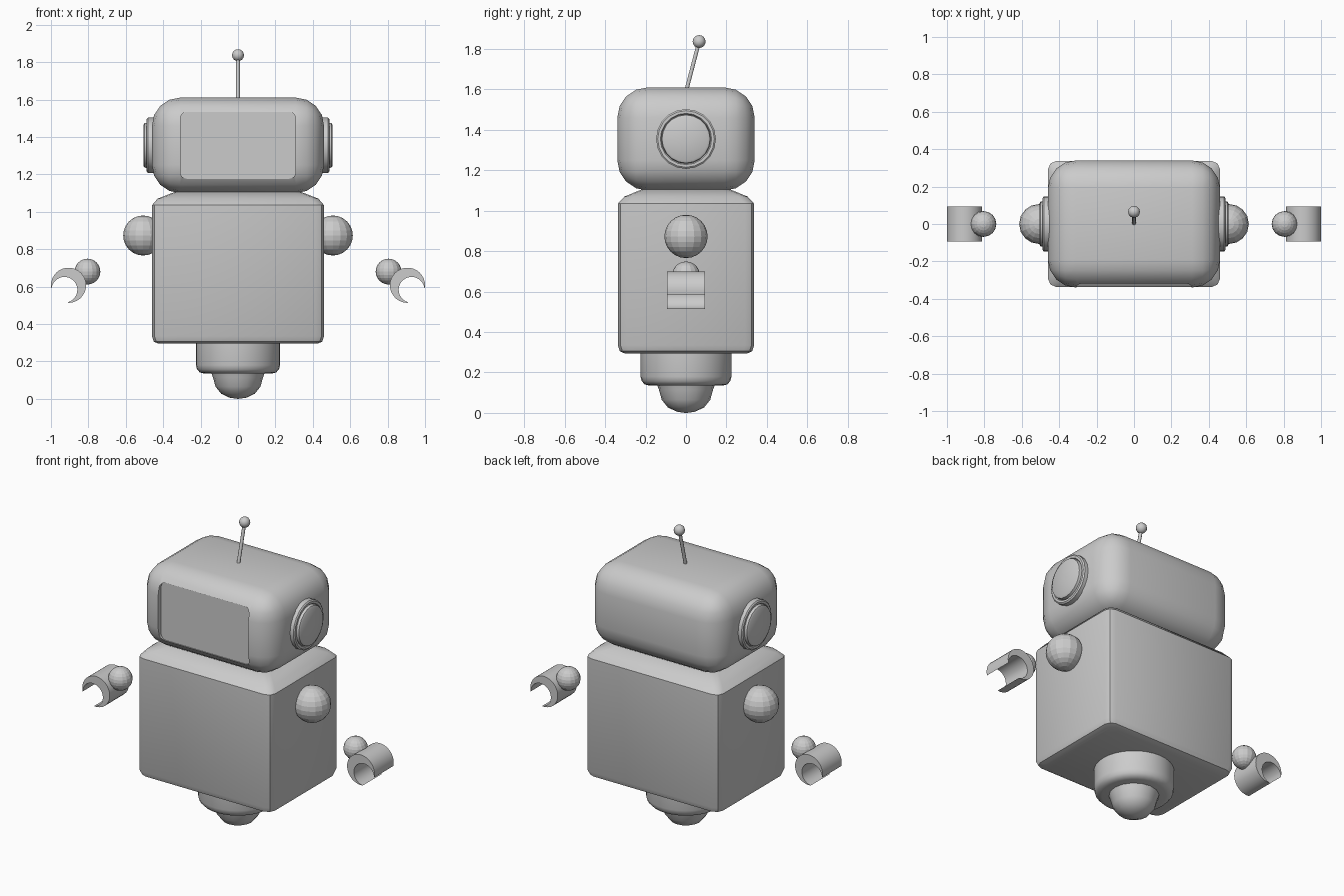
import bpy, bmesh
from math import sin, cos, pi, radians, acos
from mathutils import Vector, Matrix

if "Cube" in bpy.data.objects:
    bpy.data.objects.remove(bpy.data.objects["Cube"])


def finish(bm, name, angle=35):
    bmesh.ops.recalc_face_normals(bm, faces=bm.faces)
    me = bpy.data.meshes.new(name)
    bm.to_mesh(me)
    bm.free()
    ob = bpy.data.objects.new(name, me)
    bpy.context.collection.objects.link(ob)
    smooth(ob, angle)
    return ob


def smooth(ob, angle):
    bpy.ops.object.select_all(action='DESELECT')
    ob.select_set(True)
    bpy.context.view_layer.objects.active = ob
    if angle:
        bpy.ops.object.shade_smooth_by_angle(angle=radians(angle))


def skin(rings, name, angle=35):
    """Bridge equal-length rings of points and cap both ends."""
    bm = bmesh.new()
    vs = [[bm.verts.new(p) for p in r] for r in rings]
    n = len(vs[0])
    for a, b in zip(vs, vs[1:]):
        for i in range(n):
            j = (i + 1) % n
            bm.faces.new((a[i], a[j], b[j], b[i]))
    bm.faces.new(vs[0])
    bm.faces.new(vs[-1])
    return finish(bm, name, angle)


def lathe(profile, n, name, mat=Matrix(), angle=35):
    """Revolve (radius, height) pairs about the local z axis."""
    rings = [[mat @ Vector((r * cos(2 * pi * i / n), r * sin(2 * pi * i / n), h))
              for i in range(n)] for r, h in profile]
    return skin(rings, name, angle)


def rounded_rect(hx, hy, r, seg):
    pts = []
    for k, (sx, sy) in enumerate(((1, 1), (-1, 1), (-1, -1), (1, -1))):
        for i in range(seg + 1):
            a = (k + i / seg) * pi / 2
            pts.append((sx * (hx - r) + r * cos(a), sy * (hy - r) + r * sin(a)))
    return pts


def ball(name, loc, r, seg=16, rings=12, angle=0):
    bm = bmesh.new()
    bmesh.ops.create_uvsphere(bm, u_segments=seg, v_segments=rings, radius=r,
                              matrix=Matrix.Translation(loc))
    return finish(bm, name, angle)


# Body: rounded box with a sloped shoulder deck
layers = [(.425, .305, .295), (.45, .327, .305), (.46, .337, .335),
          (.46, .337, 1.035), (.43, .305, 1.07), (.34, .22, 1.105)]
skin([[(x, y, z) for x, y in rounded_rect(hx, hy, .045, 2)]
      for hx, hy, z in layers], "body")

# Head: bevelled box
bm = bmesh.new()
bmesh.ops.create_cube(bm, size=1)
bmesh.ops.scale(bm, vec=(.92, .68, .51), verts=bm.verts)
bmesh.ops.translate(bm, vec=(0, 0, 1.355), verts=bm.verts)
bmesh.ops.bevel(bm, geom=bm.edges[:], offset=.15, segments=4, profile=.5,
                affect='EDGES')
head = finish(bm, "head")

# Recessed screen cut into the face
cutter = skin([[(x, y, z + 1.355) for x, z in rounded_rect(.308, .179, .035, 4)]
               for y in (-.5, -.312)], "screen_cutter")
cutter.hide_render = True
mod = head.modifiers.new("screen_recess", 'BOOLEAN')
mod.operation = 'DIFFERENCE'
mod.solver = 'EXACT'
mod.object = cutter
smooth(head, 0)
bpy.ops.object.modifier_apply(modifier=mod.name)
bpy.data.objects.remove(cutter)
smooth(head, 30)

# Antenna: leaning rod with a ball tip
base, tip = Vector((0, .003, 1.6)), Vector((0, .065, 1.837))
lean = (tip - base).to_track_quat('Z', 'Y').to_matrix().to_4x4()
lathe([(.01, 0), (.01, (tip - base).length)], 10, "antenna_rod",
      Matrix.Translation(base) @ lean, 45)
ball("antenna_tip", tip, .032, 12, 8, 40)

# Waist ring and rounded foot
lathe([(.225, .31), (.225, .18), (.219, .157), (.204, .141), (.18, .135),
       (.10, .135)], 32, "waist")
lathe([(.143, .14), (.134, .115), (.12, .065), (.09, .027), (.045, .006),
       (.005, 0)], 16, "foot")

# Parts repeated on both sides
R, D, HOLE = .094, .033, .069
CX, CZ, AIM = .906, .607, radians(-48)
half = acos((R * R + D * D - HOLE * HOLE) / (2 * R * D))
inner_half = acos((R * cos(half) - D) / HOLE)
for s, side in ((1, "right"), (-1, "left")):
    # Ear disc
    turn = Matrix.Rotation(s * pi / 2, 4, 'Y')
    turn.translation = (0, 0, 1.355)
    lathe([(.148, .44), (.148, .482), (.14, .488), (.127, .488), (.122, .481),
           (.119, .5), (.108, .506), (.005, .506)], 20, side + "_ear", turn)
    # Shoulder and wrist balls
    ball(side + "_shoulder", (s * .507, 0, .873), .107)
    ball(side + "_wrist", (s * .805, 0, .68), .069)
    # Crescent claw: outer and inner arcs sharing the tips
    N = 24
    bm = bmesh.new()
    loops = []
    for y in (-.094, .094):
        out, inn = [], []
        for i in range(N + 1):
            t = i / N
            a = AIM + half + t * (2 * pi - 2 * half)
            b = AIM + inner_half + t * (2 * pi - 2 * inner_half)
            out.append(bm.verts.new((s * (CX + R * cos(a)), y, CZ + R * sin(a))))
            if 0 < i < N:
                inn.append(bm.verts.new((s * (CX + D * cos(AIM) + HOLE * cos(b)), y,
                                         CZ + D * sin(AIM) + HOLE * sin(b))))
        inn = [out[0]] + inn + [out[-1]]
        for i in range(N):
            quad = (out[i], out[i + 1], inn[i + 1], inn[i])
            bm.faces.new(list(dict.fromkeys(quad)))
        loops.append((out, inn))
    for f, k in zip(loops[0], loops[1]):
        for i in range(N):
            bm.faces.new((f[i], f[i + 1], k[i + 1], k[i]))
    finish(bm, side + "_claw")
